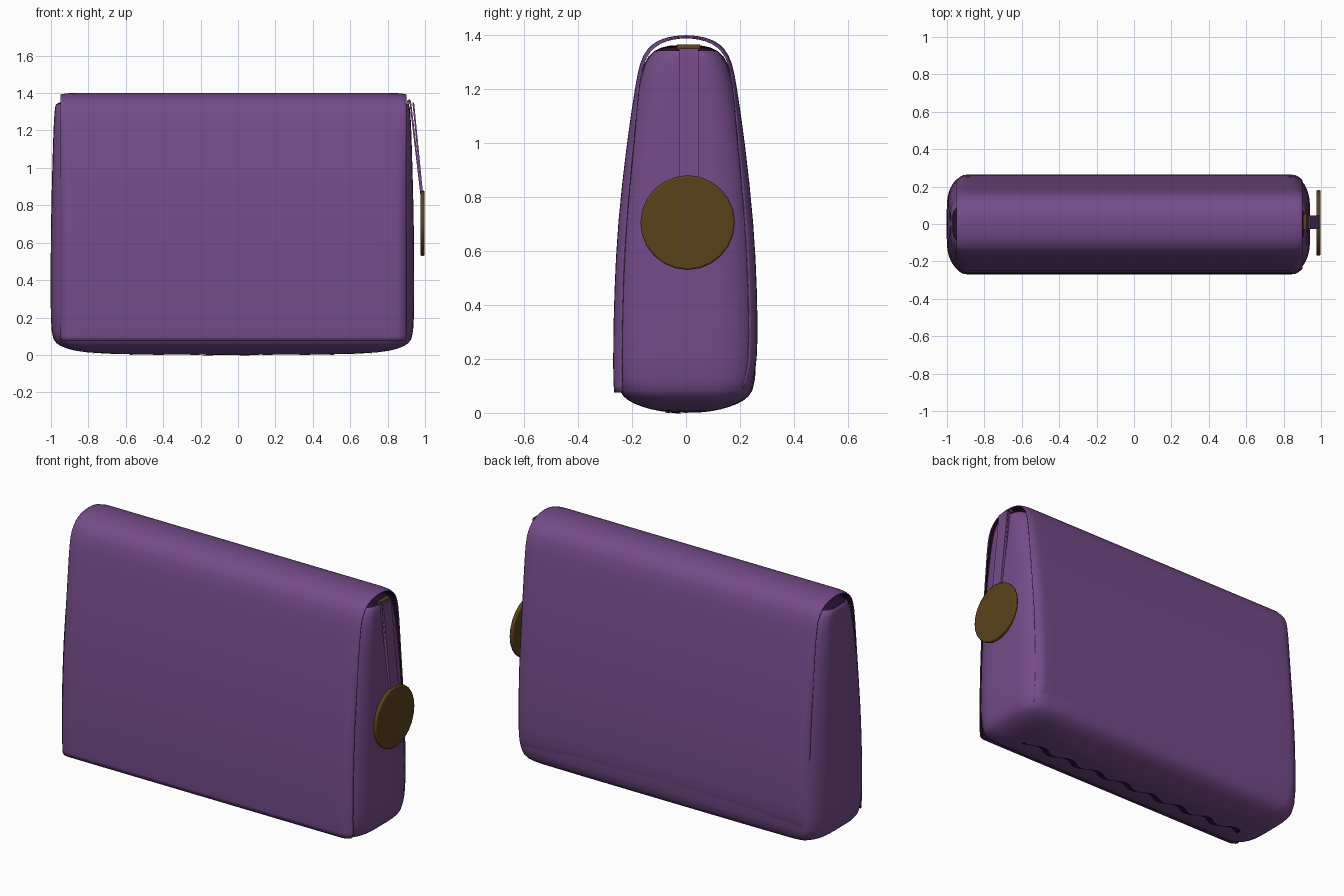
import bpy, math
from mathutils import Vector

if "Cube" in bpy.data.objects:
    bpy.data.objects.remove(bpy.data.objects["Cube"])


def material(name, rgb):
    m = bpy.data.materials.new(name)
    m.use_nodes = True
    m.diffuse_color = (*rgb, 1)
    m.node_tree.nodes["Principled BSDF"].inputs["Base Color"].default_value = (*rgb, 1)
    return m


purple = material("purple leather", (0.178, 0.07, 0.25))
dark = material("dark lining", (0.02, 0.005, 0.03))
brass = material("dull brass", (0.105, 0.054, 0.012))

CX = -0.03          # body centre in x
HALF, CORNER = 0.973, 0.10
ROUND = 0.62        # share of the depth taken by each rounded corner


def make(name, verts, faces, mats, subsurf=0):
    me = bpy.data.meshes.new(name)
    me.from_pydata(verts, [], faces)
    for m in mats:
        me.materials.append(m)
    ob = bpy.data.objects.new(name, me)
    bpy.context.collection.objects.link(ob)
    if subsurf:
        mod = ob.modifiers.new("smooth", "SUBSURF")
        mod.levels = mod.render_levels = subsurf
    return ob


def smooth(ob, angle=40):
    bpy.ops.object.select_all(action="DESELECT")
    ob.select_set(True)
    bpy.context.view_layer.objects.active = ob
    bpy.ops.object.shade_smooth_by_angle(angle=math.radians(angle))


def grid_faces(rows, cols, closed):
    last = cols if closed else cols - 1
    return [(r * cols + c, r * cols + (c + 1) % cols,
             (r + 1) * cols + (c + 1) % cols, (r + 1) * cols + c)
            for r in range(rows - 1) for c in range(last)]


# Body: stacked rounded rectangles (height, half width, half depth)
rings = [(0.0, 0.55, 0.06), (0.012, 0.80, 0.13), (0.033, 0.89, 0.195),
         (0.06, 0.945, 0.235), (0.10, 0.97, 0.26), (0.3, HALF, 0.263),
         (0.7, 0.971, 0.248), (1.0, 0.963, 0.214), (1.2, 0.957, 0.183),
         (1.3, 0.952, 0.158), (1.345, 0.945, 0.122), (1.365, 0.93, 0.06)]
STEPS = 6


def ring(z, a, b):
    pts = []
    for quarter, (sx, sy) in enumerate([(1, 1), (-1, 1), (-1, -1), (1, -1)]):
        for i in range(STEPS):
            t = math.pi / 2 * (quarter + i / (STEPS - 1))
            pts.append((CX + sx * (a - CORNER) + CORNER * math.cos(t),
                        sy * b * (1 - ROUND) + b * ROUND * math.sin(t), z))
    return pts


cols = 4 * STEPS
verts = [p for r in rings for p in ring(*r)]
faces = grid_faces(len(rings), cols, True)
top = (len(rings) - 1) * cols
faces += [tuple(reversed(range(cols))), tuple(range(top, top + cols))]
body = make("bag_body", verts, faces, [purple, dark], 1)
for p in body.data.polygons:
    if p.center.z > 1.34:
        p.material_index = 1
smooth(body, 60)

# Cover: one strip up the back, over the top and down the front as a flap
profile = [(0.23, 0.09), (0.259, 0.15), (0.266, 0.25), (0.264, 0.45), (0.252, 0.7),
           (0.219, 1.0), (0.187, 1.22), (0.171, 1.3),
           (0.145, 1.35), (0.105, 1.382), (0.05, 1.397), (0.0, 1.401),
           (-0.05, 1.397), (-0.105, 1.382), (-0.145, 1.35), (-0.171, 1.3),
           (-0.187, 1.22), (-0.22, 1.0), (-0.254, 0.7), (-0.266, 0.45),
           (-0.27, 0.25), (-0.27, 0.12), (-0.266, 0.075)]
half_cols = [0.3, 0.6, 0.8, 0.87, 0.89, 0.91, 0.925]
stations = [-x for x in reversed(half_cols)] + [0] + half_cols
verts = []
for y, z in profile:
    for x in stations:
        t = max(0, (abs(x) - HALF + CORNER) / CORNER)
        bend = 1 - math.sqrt(1 - t * t)
        drop = 0.05 * bend if z > 1.34 else 0
        # edges tuck into the body below, but stand free near the top
        tuck = ROUND * bend * (0.6 if z > 1.1 else 1.25)
        verts.append((CX + 0.005 + x, y * (1 - tuck), z - drop))
faces = [tuple(reversed(f)) for f in grid_faces(len(profile), len(stations), False)]
flap = make("flap_cover", verts, faces, [purple, dark], 1)
if sum(p.normal.z * p.area for p in flap.data.polygons) < 0:
    flap.data.flip_normals()
shell = flap.modifiers.new("thickness", "SOLIDIFY")
shell.thickness = 0.005
shell.offset = -1
shell.material_offset = 1
smooth(flap, 60)

# Underside: wavy dark trim laid on the base
verts = []
N = 96
for i in range(N + 1):
    x = -0.80 + 1.54 * i / N
    wave = math.sin(2 * math.pi * x / 0.195)
    mid, half = -0.05 + 0.018 * wave, 0.012 + 0.008 * math.cos(2 * math.pi * x / 0.195)
    verts += [(x, mid - half, -0.01), (x, mid + half, -0.01)]
faces = [tuple(reversed(f)) for f in grid_faces(N + 1, 2, False)]
trim = make("base_trim", verts, faces, [dark])
wrap = trim.modifiers.new("lie on base", "SHRINKWRAP")
wrap.target = body
wrap.wrap_mode = "ABOVE_SURFACE"
wrap.offset = 0.003


# Strap: two thin layers folded over a bar
def strap(name, start, end, width, thick):
    a, b = Vector(start), Vector(end)
    d = b - a
    bpy.ops.mesh.primitive_cube_add(size=1, location=(a + b) / 2)
    ob = bpy.context.object
    ob.name = name
    ob.scale = (thick, width, d.length)
    ob.rotation_euler = (0, math.atan2(d.x, d.z), 0)
    ob.data.materials.append(purple)
    bevel = ob.modifiers.new("edge", "BEVEL")
    bevel.width = 0.003


strap("strap_outer", (0.937, 0.01, 1.35), (0.985, 0.01, 0.86), 0.072, 0.009)
strap("strap_inner", (0.922, 0.01, 1.345), (0.979, 0.01, 0.86), 0.066, 0.009)

# Bar holding the strap under the flap
bpy.ops.mesh.primitive_cylinder_add(vertices=16, radius=0.011, depth=0.085,
                                    location=(0.915, 0.01, 1.354),
                                    rotation=(math.pi / 2, 0, 0))
holder = bpy.context.object
holder.name = "strap_bar"
holder.data.materials.append(brass)
smooth(holder)

# Round tag
bpy.ops.mesh.primitive_cylinder_add(vertices=24, radius=0.175, depth=0.023,
                                    location=(0.986, 0.006, 0.705),
                                    rotation=(0, math.pi / 2, 0))
tag = bpy.context.object
tag.name = "round_tag"
tag.data.materials.append(brass)
bevel = tag.modifiers.new("edge", "BEVEL")
bevel.width = 0.007
bevel.segments = 2
smooth(tag, 30)
